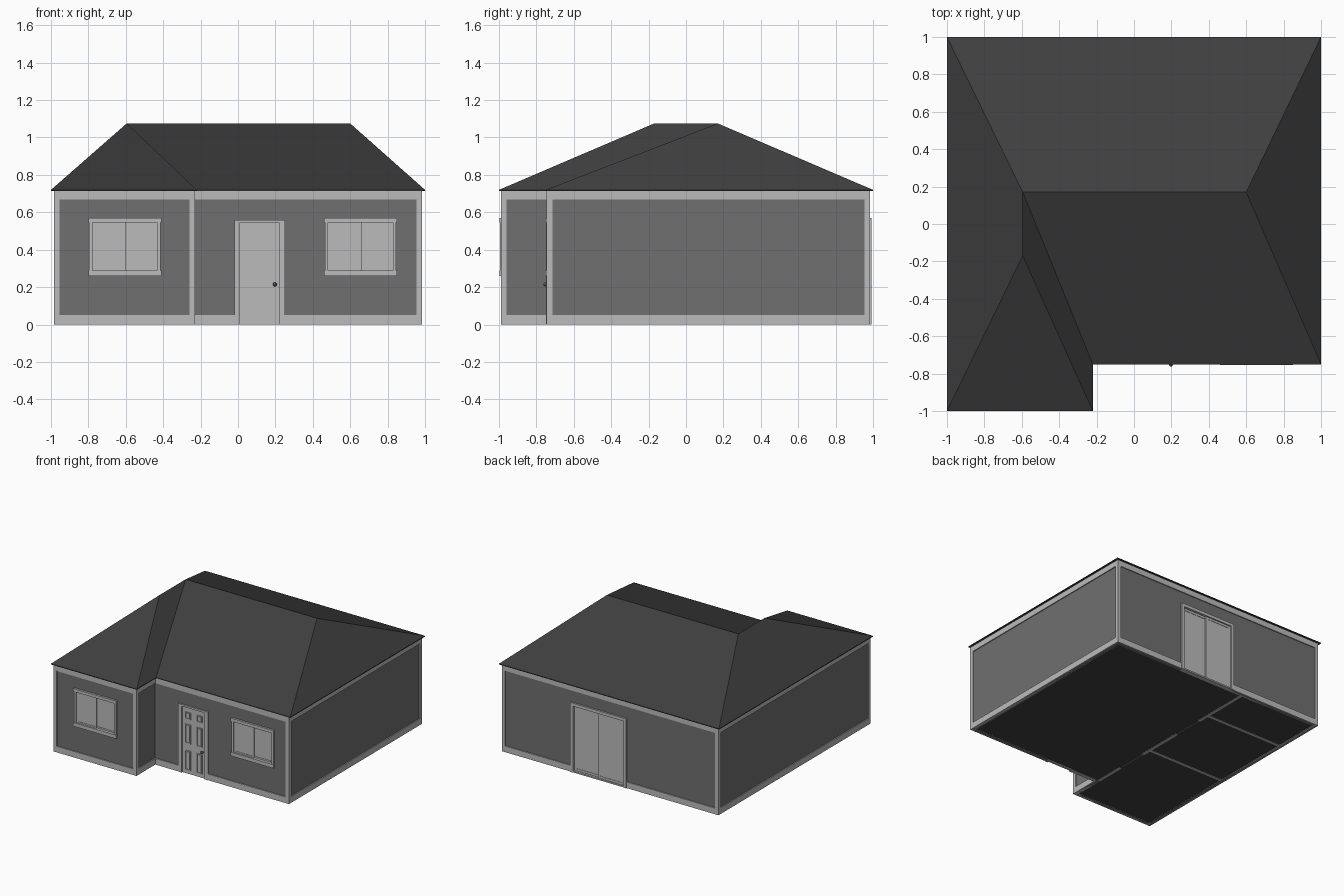
import bpy, bmesh
from mathutils import Vector, Matrix

if "Cube" in bpy.data.objects:
    bpy.data.objects.remove(bpy.data.objects["Cube"])

def material(name, v):
    m = bpy.data.materials.new(name)
    m.diffuse_color = (v, v, v, 1)
    m.use_nodes = True
    m.node_tree.nodes["Principled BSDF"].inputs["Base Color"].default_value = m.diffuse_color
    return m

ROOF = material("roof_dark", 0.05)
WALL = material("wall_grey", 0.16)
TRIM = material("trim_light", 0.5)
METAL = material("metal_dark", 0.08)

def finish(name, bm, mat):
    bmesh.ops.recalc_face_normals(bm, faces=bm.faces)
    me = bpy.data.meshes.new(name)
    bm.to_mesh(me)
    bm.free()
    me.materials.append(mat)
    ob = bpy.data.objects.new(name, me)
    bpy.context.collection.objects.link(ob)
    return ob

def boxes(name, specs, mat):
    """One object from boxes given as (x0, x1, y0, y1, z0, z1)."""
    bm = bmesh.new()
    for x0, x1, y0, y1, z0, z1 in specs:
        mid = Vector((x0 + x1, y0 + y1, z0 + z1)) / 2
        size = (abs(x1 - x0), abs(y1 - y0), abs(z1 - z0), 1)
        bmesh.ops.create_cube(bm, size=1, matrix=Matrix.Translation(mid) @ Matrix.Diagonal(size))
    return finish(name, bm, mat)

def ring(x0, x1, y0, y1, z0, z1, w):
    """Four bars framing a rectangle in the xz plane."""
    return [(x0, x0 + w, y0, y1, z0, z1), (x1 - w, x1, y0, y1, z0, z1),
            (x0 + w, x1 - w, y0, y1, z0, z0 + w), (x0 + w, x1 - w, y0, y1, z1 - w, z1)]

def knob(name, loc, r):
    bm = bmesh.new()
    bmesh.ops.create_uvsphere(bm, u_segments=12, v_segments=8, radius=r, matrix=Matrix.Translation(loc))
    finish(name, bm, METAL)
    
def wall(axis, a, b, c0, c1, holes=(), top=0.715):
    """Wall pieces along an axis, leaving out (start, end, bottom, top) openings."""
    parts, pos = [], a
    for h0, h1, zb, zt in holes:
        parts += [(pos, h0, 0, top), (h0, h1, zt, top)]
        if zb > 0:
            parts.append((h0, h1, 0, zb))
        pos = h1
    parts.append((pos, b, 0, top))
    if axis == 'x':
        return [(s, e, c0, c1, z0, z1) for s, e, z0, z1 in parts]
    return [(c0, c1, s, e, z0, z1) for s, e, z0, z1 in parts]

# Main outline of the trim faces, and the recess of the walls behind it
L, R, BK, WING, FR, NX = -0.985, 0.985, 0.985, -0.99, -0.745, -0.23
D, T = 0.008, 0.035
H = 0.718
WZ = (0.27, 0.56)

# Outer walls
boxes("wall_wing_front", wall('x', L + D, NX - D, WING + D, WING + T, [(-0.79, -0.42, *WZ)]), WALL)
boxes("wall_main_front", wall('x', NX - T, R - D, FR + D, FR + T,
      [(-0.01, 0.24, 0, 0.55), (0.47, 0.84, *WZ)]), WALL)
boxes("wall_back", wall('x', L + D, R - D, BK - T, BK - D, [(-0.14, 0.35, 0, 0.56)]), WALL)
boxes("wall_left", wall('y', WING + T, BK - T, L + D, L + T), WALL)
boxes("wall_right", wall('y', FR + T, BK - T, R - T, R - D), WALL)
boxes("wall_wing_side", wall('y', WING + T, FR + D, NX - T, NX - D), WALL)

# Base and eave bands, broken at the doors
for tag, z0, z1 in (("base", 0, 0.05), ("eave", 0.668, H)):
    b = [(L, NX, WING, WING + T), (L, L + T, WING, BK), (R - T, R, FR, BK), (NX - T, NX, WING, FR + D)]
    if tag == "base":
        b += [(NX, -0.02, FR, FR + T), (0.25, R, FR, FR + T), (L, -0.15, BK - T, BK), (0.36, R, BK - T, BK)]
    else:
        b += [(NX, R, FR, FR + T), (L, R, BK - T, BK)]
    boxes(tag + "_trim", [(*s, z0, z1) for s in b], TRIM)

# Corner posts
P = 0.03
boxes("corner_posts", [(x, x + P, y, y + P, 0, H) for x, y in
      ((L, WING), (NX - P, WING), (R - P, FR), (L, BK - P), (R - P, BK - P))], TRIM)

# Hipped roof with a front wing and a flat underside
bm = bmesh.new()
ZE, ZR = 0.72, 1.075
outline = [(-1, 1), (1, 1), (1, -0.75), (-0.22, -0.75), (-0.22, -1), (-1, -1)]
low = [bm.verts.new((x, y, ZE - 0.006)) for x, y in outline]
A, B, C, E, F, G = top = [bm.verts.new((x, y, ZE)) for x, y in outline]
p, q, r = [bm.verts.new((x, y, ZR)) for x, y in ((-0.595, 0.17), (0.6, 0.17), (-0.595, -0.17))]
for f in ((A, B, q, p), (B, C, q), (C, E, p, q), (E, F, r, p), (F, G, r), (G, A, p, r), low):
    bm.faces.new(f)
for i in range(6):
    j = (i + 1) % 6
    bm.faces.new((low[i], low[j], top[j], top[i]))
finish("roof", bm, ROOF)

# Sliding windows with lintel and sill
for name, x, y in (("wing_window", -0.605, WING), ("main_window", 0.655, FR)):
    w = 0.195
    boxes(name + "_frame", [(x - w, x + w, y - 0.008, y + 0.03, 0.545, 0.57),
                            (x - w, x + w, y - 0.008, y + 0.03, 0.26, 0.29),
                            (x - w + 0.004, x - w + 0.022, y - 0.004, y + 0.03, 0.29, 0.545),
                            (x + w - 0.022, x + w - 0.004, y - 0.004, y + 0.03, 0.29, 0.545)], TRIM)
    boxes(name + "_sashes", ring(x - 0.173, x + 0.006, y + 0.006, y + 0.015, 0.29, 0.545, 0.012)
          + ring(x - 0.006, x + 0.173, y + 0.015, y + 0.024, 0.29, 0.545, 0.012), TRIM)
    boxes(name + "_glass", [(x - 0.165, x, y + 0.009, y + 0.012, 0.3, 0.535),
                            (x, x + 0.165, y + 0.018, y + 0.021, 0.3, 0.535)], TRIM)

# Six-panel front door
boxes("front_door_frame", [(-0.02, 0.01, FR - 0.003, FR + T, 0, 0.56), (0.22, 0.25, FR - 0.003, FR + T, 0, 0.56),
                           (0.01, 0.22, FR - 0.003, FR + T, 0.545, 0.56)], TRIM)
boxes("front_door_leaf", [(0.01, 0.22, FR + 0.008, FR + 0.028, 0, 0.545)], TRIM)
panels, mould = [], []
for x in (0.037, 0.14):
    for z0, z1 in ((0.03, 0.19), (0.25, 0.405), (0.45, 0.505)):
        mould += ring(x, x + 0.052, FR + 0.003, FR + 0.01, z0, z1, 0.006)
        panels.append((x + 0.01, x + 0.042, FR + 0.005, FR + 0.01, z0 + 0.01, z1 - 0.01))
boxes("front_door_mouldings", mould, TRIM)
boxes("front_door_panels", panels, TRIM)
knob("front_door_knob", (0.197, FR - 0.006, 0.215), 0.011)
boxes("front_door_knob_stem", [(0.193, 0.201, FR - 0.004, FR + 0.01, 0.211, 0.219)], METAL)

# Sliding back door
boxes("back_door_frame", [(-0.15, -0.125, BK - T, BK + 0.006, 0, 0.57), (0.335, 0.36, BK - T, BK + 0.006, 0, 0.57),
                          (-0.125, 0.335, BK - T, BK + 0.006, 0.545, 0.57),
                          (-0.125, 0.335, BK - T, BK + 0.003, 0, 0.012)], TRIM)
boxes("back_door_sashes", ring(-0.125, 0.115, BK - 0.015, BK - 0.005, 0.012, 0.545, 0.018)
      + ring(0.097, 0.335, BK - 0.025, BK - 0.015, 0.012, 0.545, 0.018), TRIM)
boxes("back_door_glass", [(-0.11, 0.1, BK - 0.012, BK - 0.008, 0.02, 0.535),
                          (0.11, 0.32, BK - 0.022, BK - 0.018, 0.02, 0.535)], TRIM)

# Floor and interior partitions with doors
boxes("floor", [(L + T, NX - 0.02, WING + T, BK - T, 0.003, 0.012),
                (NX - 0.02, R - T, FR + T, BK - T, 0.003, 0.012)], ROOF)
X0, X1 = NX - T, NX - 0.01
doors = [(-0.46, -0.2, 0, 0.55), (0.2, 0.46, 0, 0.55)]
boxes("hall_partition", wall('y', FR + T, BK - T, X0, X1, doors), TRIM)
boxes("room_partitions", [(L + T, X0, y, y + 0.025, 0, 0.715) for y in (-0.13, 0.55)], TRIM)
boxes("inner_doors", [(X0 + 0.007, X1 - 0.007, a, b, 0, 0.55) for a, b, *_ in doors], WALL)
for i, (a, b, *_) in enumerate(doors):
    for x in (X0 - 0.006, X1 + 0.006):
        knob(f"inner_door_knob_{i}", (x, b - 0.03, 0.215), 0.011)
